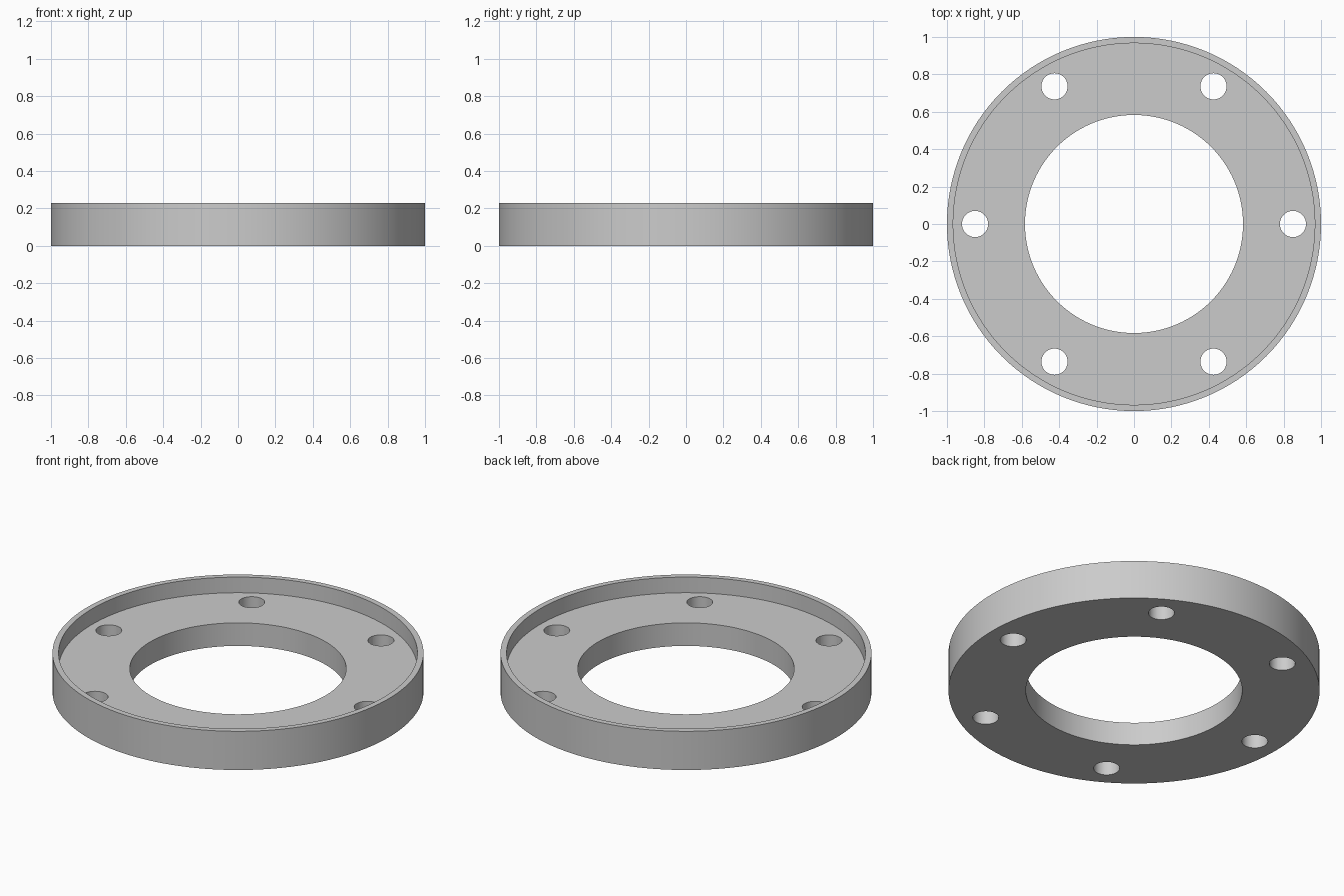
import bpy
import bmesh
from math import cos, sin, tau, radians

cube = bpy.data.objects.get("Cube")
if cube:
    bpy.data.objects.remove(cube, do_unlink=True)

HEIGHT, FLOOR = 0.23, 0.137
OUTER, LIP, BORE = 1.0, 0.967, 0.583
HOLE, HOLE_CIRCLE, HOLES = 0.07, 0.85, 6

grey = bpy.data.materials.new("plain grey")
grey.use_nodes = True
colour = (0.6, 0.6, 0.6, 1)
grey.diffuse_color = colour
grey.node_tree.nodes["Principled BSDF"].inputs["Base Color"].default_value = colour


def new_object(name, bm):
    bmesh.ops.recalc_face_normals(bm, faces=bm.faces)
    mesh = bpy.data.meshes.new(name)
    bm.to_mesh(mesh)
    bm.free()
    mesh.materials.append(grey)
    obj = bpy.data.objects.new(name, mesh)
    bpy.context.collection.objects.link(obj)
    return obj


def lathe(name, profile, sides):
    """Turn a closed (radius, z) profile around the z axis."""
    bm = bmesh.new()
    rings = [[bm.verts.new((r * cos(tau * i / sides), r * sin(tau * i / sides), z))
              for r, z in profile] for i in range(sides)]
    n = len(profile)
    for i in range(sides):
        a, b = rings[i], rings[(i + 1) % sides]
        for j in range(n):
            k = (j + 1) % n
            bm.faces.new((a[j], b[j], b[k], a[k]))
    return new_object(name, bm)


# Ring with a raised outer lip
flange = lathe("flange_ring", [(BORE, 0), (OUTER, 0), (OUTER, HEIGHT), (LIP, HEIGHT),
                               (LIP, FLOOR), (BORE, FLOOR)], 128)

# Bolt hole cutters, evenly spaced
bm = bmesh.new()
for i in range(HOLES):
    a = tau * i / HOLES
    made = bmesh.ops.create_cone(bm, cap_ends=True, segments=40, radius1=HOLE,
                                 radius2=HOLE, depth=1)
    bmesh.ops.translate(bm, verts=made["verts"],
                        vec=(HOLE_CIRCLE * cos(a), HOLE_CIRCLE * sin(a), 0))
cutter = new_object("bolt_hole_cutter", bm)
cutter.hide_render = True

# Cut the holes and tidy up
cut = flange.modifiers.new("bolt holes", "BOOLEAN")
cut.operation = "DIFFERENCE"
cut.solver = "EXACT"
cut.object = cutter
bpy.ops.object.select_all(action="DESELECT")
flange.select_set(True)
bpy.context.view_layer.objects.active = flange
bpy.ops.object.modifier_apply(modifier=cut.name)
bpy.data.objects.remove(cutter, do_unlink=True)
bpy.ops.object.shade_smooth_by_angle(angle=radians(30))
